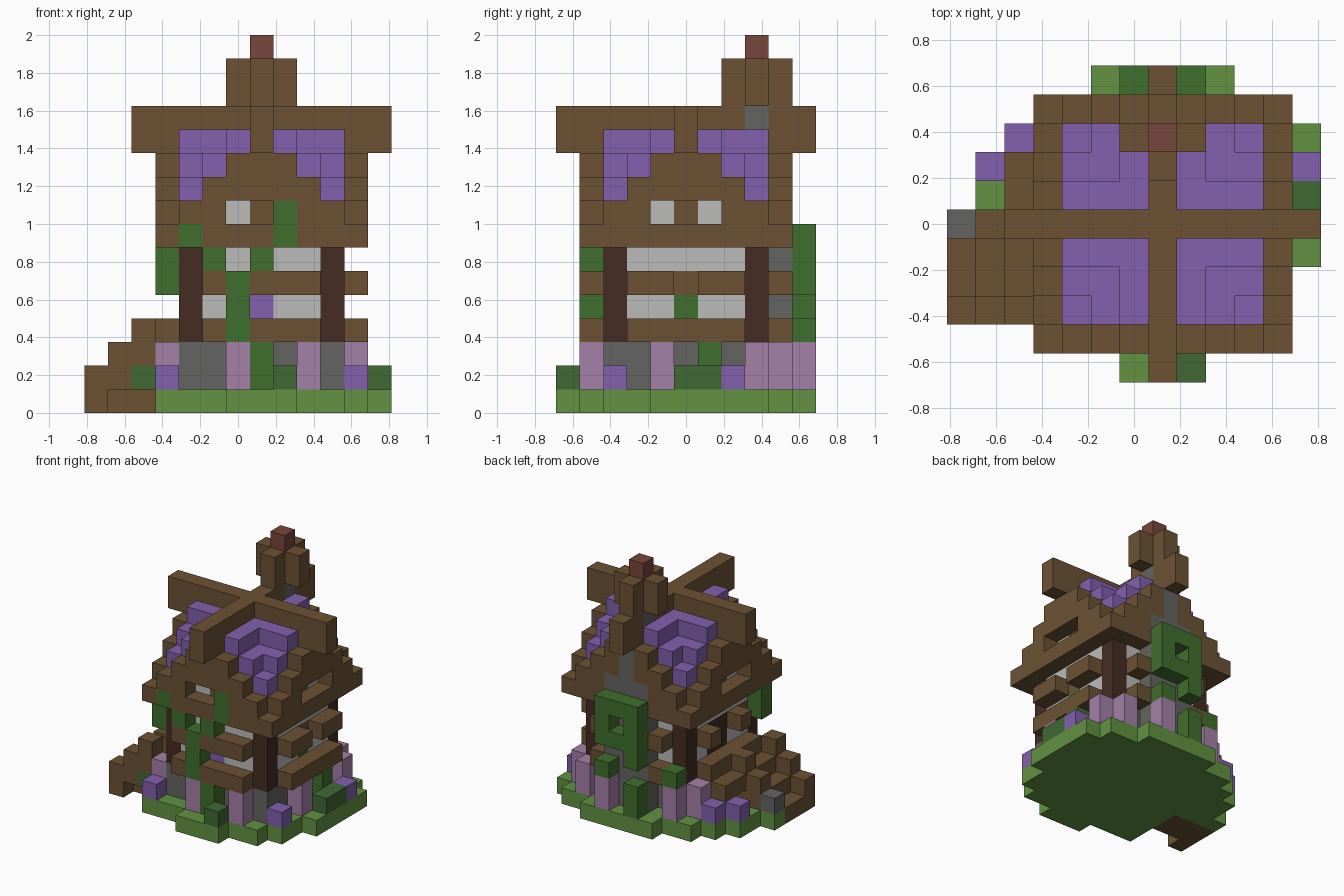
import bpy
import bmesh
from mathutils import Vector

UNIT = 0.125   # edge of one block
MID = 1        # house axis along x, in blocks

if "Cube" in bpy.data.objects:
    bpy.data.objects.remove(bpy.data.objects["Cube"], do_unlink=True)


def make_material(name, rgb):
    def linear(c):
        c /= 255
        return c / 12.92 if c <= 0.04045 else ((c + 0.055) / 1.055) ** 2.4
    colour = [linear(c) for c in rgb] + [1.0]
    mat = bpy.data.materials.new(name)
    mat.use_nodes = True
    mat.diffuse_color = colour
    mat.node_tree.nodes["Principled BSDF"].inputs["Base Color"].default_value = colour
    return mat


MATS = {
    "timber": make_material("timber brown", (108, 82, 52)),
    "post": make_material("dark post brown", (70, 44, 35)),
    "tile": make_material("roof purple", (131, 96, 173)),
    "pink": make_material("blossom pink", (165, 128, 168)),
    "grass": make_material("grass green", (98, 146, 66)),
    "vine": make_material("vine green", (64, 111, 45)),
    "bush": make_material("bush green", (65, 104, 53)),
    "plaster": make_material("plaster white", (187, 187, 186)),
    "stone": make_material("stone grey", (100, 101, 97)),
    "clay": make_material("clay red", (118, 70, 59)),
}

cells = {}   # block position -> (part, colour); later parts replace earlier ones


def fill(part, colour, xs, ys, zs):
    """Fill a box of blocks; each range is one number or an inclusive pair."""
    spans = [(s, s) if isinstance(s, int) else s for s in (xs, ys, zs)]
    rx, ry, rz = [range(a, b + 1) for a, b in spans]
    for x in rx:
        for y in ry:
            for z in rz:
                cells[x, y, z] = (part, colour)


def house(part, colour, us, vs, zs):
    """Fill with x measured from the house axis."""
    us = us + MID if isinstance(us, int) else (us[0] + MID, us[1] + MID)
    fill(part, colour, us, vs, zs)


def around(part, colour, along, out, zs):
    """Fill the same strip on all four sides of the house."""
    for s in (-out, out):
        house(part, colour, along, s, zs)
        house(part, colour, s, along, zs)


# Rounded lawn, row by row from the front
lawn = [(0, 2), (-3, 4), (-3, 5), (-5, 5), (-5, 6), (-6, 6),
        (-5, 6), (-5, 6), (-4, 6), (-3, 5), (-1, 3)]
for row, span in enumerate(lawn):
    fill("lawn", "grass", span, row - 5, 0)

# Foundation and walls
house("foundation", "stone", (-3, 3), (-3, 3), (1, 2))
house("walls", "plaster", (-3, 3), (-3, 3), (3, 6))
house("wall_rail", "timber", (-3, 3), (-3, 3), 5)
house("door", "post", -3, (0, 1), (4, 5))

# Corner posts and outer beams
for u in (-3, 3):
    for v in (-3, 3):
        house("corner_posts", "post", u, v, (3, 6))
around("floor_beams", "timber", (-2, 2), 4, 3)
for v in (-4, 4):
    house("rail_beams", "timber", (-2, 2), v, 5)
for span in ((-2, -1), (1, 2)):
    house("rail_beams", "timber", 4, span, 5)
for v in (-1, 2):
    house("rail_beams", "timber", -4, v, 5)

# Cross-gabled roof: purple valleys, timber gable edges
house("eaves", "timber", (-4, 4), (-4, 4), 7)
for u in range(-4, 5):
    for v in range(-4, 5):
        near, far = sorted((abs(u), abs(v)))
        if far == 4:
            house("gables", "timber", u, v, (7, 11 - near))
        else:
            house("gables", "timber", u, v, (7, 11 - near))
            if near:
                top = 12 - near
                house("roof_tiles", "tile", u, v, top)
                house("gables", "timber", u, v, (7, top - 1))
house("ridge", "timber", 0, (-5, 5), (11, 12))
house("ridge", "timber", (-5, 5), 0, (11, 12))

# Attic window slots with two panes each
for s in (-1, 1):
    for t in (-1, 0, 1):
        cells.pop((MID + t, 4 * s, 8), None)
        cells.pop((MID + 4 * s, t, 8), None)
    around("attic_windows", "plaster", s, 3, 8)

# Chimney on the back
house("chimney_stack", "stone", (-1, 1), 4, (1, 8))
house("chimney_stack", "stone", 0, 4, (9, 10))
house("chimney_stack", "stone", 0, 3, (11, 14))
for u, v in ((-1, 3), (1, 3), (0, 2), (0, 4)):
    house("chimney_collar", "timber", u, v, (13, 14))
house("chimney_pot", "clay", 0, 3, 15)

# Stairs with a stepped handrail
for step in range(3):
    x = step - 6
    fill("stairs", "timber", x, (-2, -1), (0, step))
    fill("handrail", "timber", x, -3, (step, step + 1))
    if step:
        fill("handrail", "timber", x, 0, (1, step + 1))
fill("landing", "timber", -4, (1, 2), 2)
fill("stair_stone", "stone", -6, 0, 1)

# Climbing vine on the front
fill("front_vine", "vine", 1, -4, (1, 2))
fill("front_vine", "vine", 0, -4, (3, 5))
for x in (-1, 1):
    fill("front_vine", "vine", x, -4, 6)
fill("front_vine", "vine", -2, -4, 7)
fill("front_vine", "vine", 2, -4, (7, 8))
fill("front_vine", "vine", -3, -3, (5, 6))
fill("window_flower", "tile", 1, -3, 4)
fill("side_vine", "vine", 5, 1, (1, 2))
fill("side_vine", "vine", 4, 0, 4)

# Climbing vine on the chimney
fill("back_vine", "vine", 0, 5, (4, 7))
fill("back_vine", "vine", 2, 5, (5, 7))
for z in (5, 7):
    fill("back_vine", "vine", 1, 5, z)
fill("back_vine", "vine", 0, 5, (1, 2))

# Tall blossoms, low flowers and bushes
for x, y in ((-3, -3), (0, -4), (3, -4), (5, -1), (5, 3), (4, 4), (2, 5), (-2, 4), (-3, 3)):
    fill("tall_blossoms", "pink", x, y, (1, 2))
for x, y in ((2, 5), (-2, 4)):
    fill("blossom_leaves", "vine", x, y, 3)
for x, y in ((-3, -4), (5, -3), (6, 2), (-4, 3), (-5, 2)):
    fill("low_flowers", "tile", x, y, 1)
for x, y in ((2, -5), (6, 0), (6, 1), (-4, -3)):
    fill("bushes", "bush", x, y, 1)


def build(part):
    """Make one object from the exposed block faces of a part."""
    bm = bmesh.new()
    colour = None
    for pos, (name, col) in cells.items():
        if name != part:
            continue
        colour = col
        centre = Vector(pos) + Vector((0, 0, 0.5))
        for axis in range(3):
            for sign in (-1, 1):
                n = Vector([sign * (i == axis) for i in range(3)])
                if tuple(int(p + d) for p, d in zip(pos, n)) in cells:
                    continue
                a = Vector([float(i == (axis + 1) % 3) for i in range(3)])
                b = n.cross(a)
                corners = (-a - b, a - b, a + b, b - a)
                bm.faces.new([bm.verts.new((centre + (n + c) / 2) * UNIT) for c in corners])
    bmesh.ops.remove_doubles(bm, verts=bm.verts, dist=UNIT / 100)
    mesh = bpy.data.meshes.new(part)
    bm.to_mesh(mesh)
    bm.free()
    mesh.materials.append(MATS[colour])
    bpy.context.scene.collection.objects.link(bpy.data.objects.new(part, mesh))


for part in sorted({name for name, _ in cells.values()}):
    build(part)
